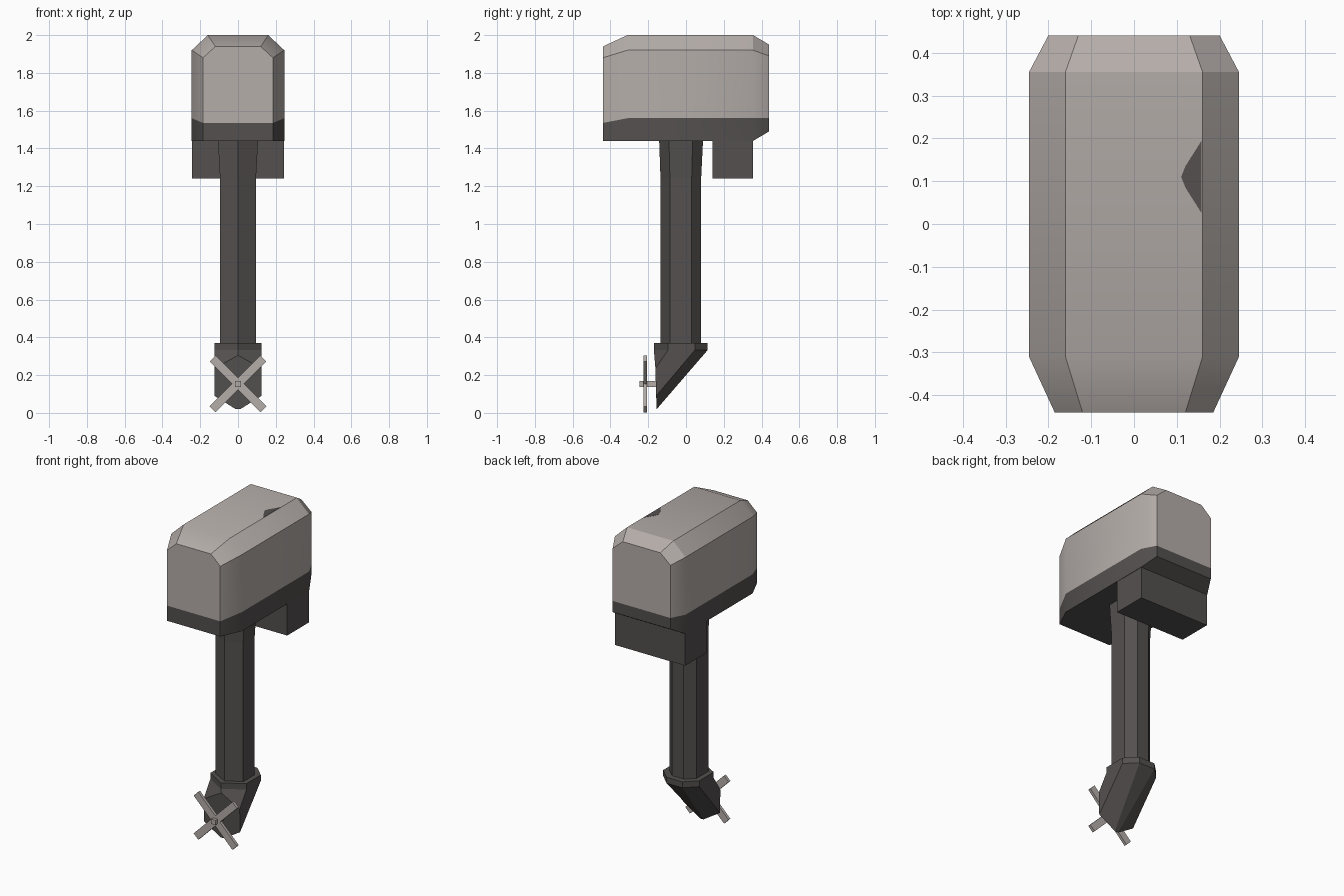
import bpy, bmesh, math
from mathutils import Matrix

if "Cube" in bpy.data.objects:
    bpy.data.objects.remove(bpy.data.objects["Cube"])


def material(name, colour):
    m = bpy.data.materials.new(name)
    m.diffuse_color = (*colour, 1)
    m.use_nodes = True
    m.node_tree.nodes["Principled BSDF"].inputs["Base Color"].default_value = m.diffuse_color
    return m


LIGHT = material("light warm grey", (0.46, 0.42, 0.40))
DARK = material("dark grey", (0.088, 0.081, 0.078))


def finish(name, bm, mats, smooth=False):
    bmesh.ops.recalc_face_normals(bm, faces=bm.faces)
    mesh = bpy.data.meshes.new(name)
    bm.to_mesh(mesh)
    bm.free()
    for m in mats:
        mesh.materials.append(m)
    ob = bpy.data.objects.new(name, mesh)
    bpy.context.collection.objects.link(ob)
    if smooth:
        bpy.context.view_layer.objects.active = ob
        ob.select_set(True)
        bpy.ops.object.shade_smooth_by_angle(angle=math.radians(30))
        ob.select_set(False)
    return ob


def loft(rings, caps=True):
    """Skin a list of equal-length point rings."""
    bm = bmesh.new()
    vs = [[bm.verts.new(p) for p in r] for r in rings]
    n = len(rings[0])
    for a, b in zip(vs, vs[1:]):
        for i in range(n):
            j = (i + 1) % n
            bm.faces.new((a[i], a[j], b[j], b[i]))
    if caps:
        bm.faces.new(vs[0])
        bm.faces.new(vs[-1])
    return bm, vs


def box(bm, lo, hi, rot=Matrix()):
    size = [b - a for a, b in zip(lo, hi)]
    mid = [(a + b) / 2 for a, b in zip(lo, hi)]
    bmesh.ops.create_cube(bm, size=1, matrix=rot @ Matrix.Translation(mid)
                          @ Matrix.Diagonal((*size, 1)))


# Engine cowl: sections along y, dark lower band
# (y, half width, bottom, band top, shoulder, half top width, top)
stations = [(-0.44, 0.185, 1.44, 1.535, 1.88, 0.12, 1.94),
            (-0.31, 0.245, 1.44, 1.56, 1.92, 0.16, 2.0),
            (0.355, 0.245, 1.44, 1.56, 1.92, 0.16, 2.0),
            (0.44, 0.20, 1.49, 1.56, 1.89, 0.13, 1.95)]
rings = []
for y, w, zb, zm, zs, t, zt in stations:
    half = [(w, y, zb), (w, y, zm), (w, y, zs), (t, y, zt)]
    rings.append(half + [(-x, y, z) for x, y, z in reversed(half)])
bm, vs = loft(rings, caps=False)
for r in (vs[0], vs[-1]):
    for i in range(3):
        bm.faces.new((r[i], r[i + 1], r[6 - i], r[7 - i]))
for f in bm.faces:
    f.material_index = int(max(v.co.z for v in f.verts) < 1.57)
finish("engine_cowl", bm, [LIGHT, DARK], smooth=True)

# Small dark patch on the cowl top
patch = [(0.11, 0.11), (0.12, 0.085), (0.158, 0.025), (0.158, 0.195), (0.12, 0.135)]
bm, _ = loft([[(x, y, z) for x, y in patch] for z in (1.998, 2.001)])
finish("top_patch", bm, [DARK])

# Mounting bracket
bm = bmesh.new()
box(bm, (-0.243, 0.14, 1.24), (0.243, 0.355, 1.445))
finish("mounting_bracket", bm, [DARK])


# Leg: seven-sided column, flared at the top
def section(w, front, side_front, side_back, bw, back, z):
    return [(0, front, z), (w, side_front, z), (w, side_back, z), (bw, back, z),
            (-bw, back, z), (-w, side_back, z), (-w, side_front, z)]


leg = (0.095, -0.135, -0.085, 0.03, 0.04, 0.08)
flare = (0.106, -0.142, -0.09, 0.035, 0.045, 0.09)
bm, _ = loft([section(*leg, 0.35), section(*leg, 1.24),
              section(*flare, 1.44), section(*flare, 1.46)])
finish("leg", bm, [DARK])

# Gearcase: collar turned forward into an upright hexagonal face
collar = (0.125, -0.17, -0.095, 0.047, 0.055, 0.115)
nose = [(0, -0.165, 0.305), (0.125, -0.162, 0.235), (0.125, -0.158, 0.09),
        (0.012, -0.155, 0.02), (-0.012, -0.155, 0.02),
        (-0.125, -0.158, 0.09), (-0.125, -0.162, 0.235)]
bm, _ = loft([section(*collar, 0.37), section(*collar, 0.333), nose])
finish("gearcase", bm, [DARK])

# Propeller: two crossed bars and a square hub
PZ = 0.153
bm = bmesh.new()
for a in (45, -45):
    rot = Matrix.Translation((0, 0, PZ)) @ Matrix.Rotation(math.radians(a), 4, 'Y')
    box(bm, (-0.19, -0.225, -0.0225), (0.19, -0.207, 0.0225), rot)
box(bm, (-0.015, -0.245, PZ - 0.015), (0.015, -0.15, PZ + 0.015))
finish("propeller", bm, [LIGHT])
